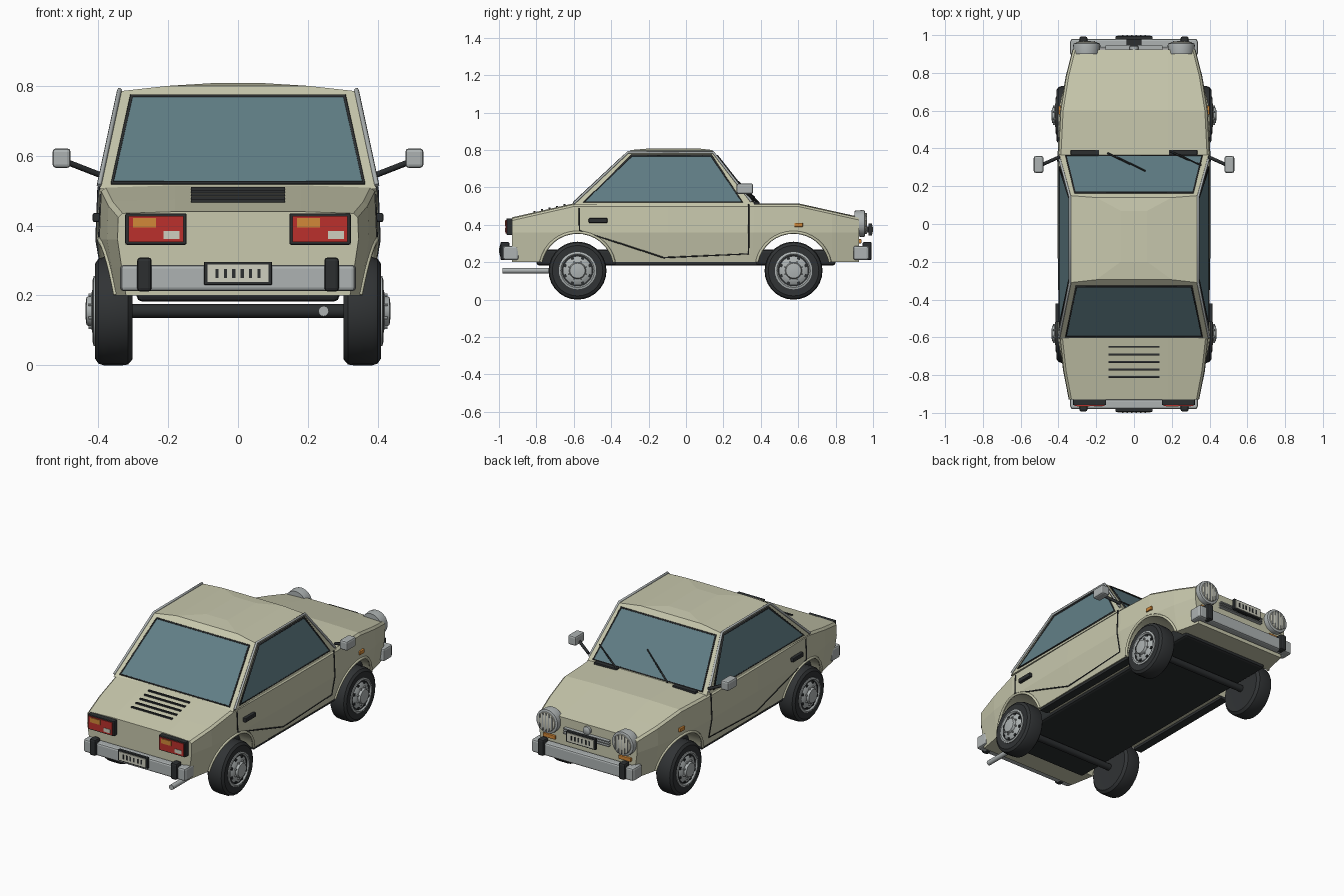
import bpy, bmesh, math
from mathutils import Vector

if "Cube" in bpy.data.objects:
    bpy.data.objects.remove(bpy.data.objects["Cube"])


def material(name, r, g, b):
    m = bpy.data.materials.new(name)
    m.diffuse_color = (r, g, b, 1)
    m.use_nodes = True
    m.node_tree.nodes["Principled BSDF"].inputs["Base Color"].default_value = m.diffuse_color
    return m


PAINT = material("cream_paint", .58, .58, .42)
GLASS = material("glass", .12, .21, .24)
BLACK = material("black_trim", .025, .028, .03)
TYRE = material("rubber", .03, .033, .035)
CHROME = material("chrome", .42, .45, .45)
RED = material("red_lens", .5, .03, .025)
AMBER = material("amber_lens", .65, .25, .04)
WHITE = material("pale_lens", .62, .62, .52)


def finish(name, bm, mat, smooth=False):
    bmesh.ops.recalc_face_normals(bm, faces=bm.faces[:])
    me = bpy.data.meshes.new(name)
    bm.to_mesh(me)
    bm.free()
    me.materials.append(mat)
    ob = bpy.data.objects.new(name, me)
    bpy.context.collection.objects.link(ob)
    if smooth:
        bpy.context.view_layer.objects.active = ob
        ob.select_set(True)
        bpy.ops.object.shade_smooth_by_angle(angle=math.radians(35))
        ob.select_set(False)
    return ob


def loft(name, rings, mat, smooth=False):
    bm = bmesh.new()
    rs = [[bm.verts.new(p) for p in r] for r in rings]
    n = len(rs[0])
    for a, b in zip(rs, rs[1:]):
        for i in range(n):
            bm.faces.new((a[i], a[(i + 1) % n], b[(i + 1) % n], b[i]))
    bm.faces.new(rs[0])
    bm.faces.new(rs[-1])
    return finish(name, bm, mat, smooth)


def lathe(name, prof, c, axis, mat, n=24, smooth=True):
    """Revolve (radius, distance along axis) pairs around x or y."""
    rings = []
    for r, h in prof:
        ring = []
        for i in range(n):
            u, v = r * math.cos(math.tau * i / n), r * math.sin(math.tau * i / n)
            ring.append(Vector(c) + Vector((h, u, v) if axis == 'x' else (u, h, v)))
        rings.append(ring)
    return loft(name, rings, mat, smooth)


def box(name, c, size, mat, bevel=0):
    bm = bmesh.new()
    bmesh.ops.create_cube(bm, size=1)
    for v in bm.verts:
        v.co = Vector(c) + Vector(a * b for a, b in zip(v.co, size))
    if bevel:
        bmesh.ops.bevel(bm, geom=bm.edges[:], offset=bevel, segments=2, profile=.5, affect='EDGES')
    return finish(name, bm, mat)


def tube(name, pts, r, mat, cyclic=False):
    cu = bpy.data.curves.new(name, 'CURVE')
    cu.dimensions = '3D'
    cu.bevel_depth, cu.bevel_resolution, cu.use_fill_caps = r, 1, True
    sp = cu.splines.new('POLY')
    sp.points.add(len(pts) - 1)
    for p, q in zip(sp.points, pts):
        p.co = (*q, 1)
    sp.use_cyclic_u = cyclic
    cu.materials.append(mat)
    ob = bpy.data.objects.new(name, cu)
    bpy.context.collection.objects.link(ob)


def window(name, pts, out):
    """Thin glass pane standing just proud of the cabin, with a rubber seal."""
    out = Vector(out).normalized()
    loft(name, [[Vector(p) + out * d for p in pts] for d in (-.004, .004)], GLASS)
    tube(name + "_seal", [Vector(p) + out * .003 for p in pts], .006, BLACK, True)


def lerp(table, t):
    for (a, p), (b, q) in zip(table, table[1:]):
        if t <= b:
            return p + (q - p) * max(0, (t - a) / (b - a))
    return table[-1][1]


# Lower body: half width and top height along y, side curvature along z
WIDTH = [(-.93, .345), (-.78, .375), (-.6, .397), (-.1, .405), (.36, .405), (.6, .393), (.78, .362), (.925, .325)]
TOP = [(-.93, .435), (-.6, .51), (.6, .51), (.925, .438)]
SIDE = [(.2, .93), (.36, 1), (.51, .985)]


def skin(y, z):
    return lerp(WIDTH, y) * lerp(SIDE, z)


rings = []
for y, _ in WIDTH:
    t = lerp(TOP, y)
    half = [(skin(y, z), y, z) for z in (.2, .28, .36, t - .012)]
    half += [(skin(y, t) - .012, y, t), (.18, y, t + .005)]
    rings.append(half + [(-x, yy, z) for x, yy, z in reversed(half)])
body = loft("body_shell", rings, PAINT)

# Wheel arches cut through the body
WHEELS = (-.58, .575)
for y in WHEELS:
    cut = lathe("arch_cutter", [(.2, -.6), (.2, .6)], (0, y, .16), 'x', BLACK, 40)
    cut.hide_render = True
    mod = body.modifiers.new("arch", 'BOOLEAN')
    mod.operation, mod.solver, mod.object = 'DIFFERENCE', 'EXACT', cut
bpy.context.view_layer.update()
cut_mesh = bpy.data.meshes.new_from_object(body.evaluated_get(bpy.context.evaluated_depsgraph_get()))
body.modifiers.clear()
body.data = cut_mesh
for ob in [o for o in bpy.data.objects if o.name.startswith("arch_cutter")]:
    bpy.data.objects.remove(ob)

# Cabin with crowned roof
bm = bmesh.new()
for s in (1, -1):
    for p in [(.395, -.61, .505), (.395, .37, .505), (.335, -.31, .785), (.335, .15, .785),
              (.2, -.295, .8), (.2, .14, .8), (.07, -.2, .808), (.07, .07, .808)]:
        bm.verts.new((p[0] * s, p[1], p[2]))
bmesh.ops.convex_hull(bm, input=bm.verts[:])
bmesh.ops.dissolve_limit(bm, angle_limit=.01, verts=bm.verts[:], edges=bm.edges[:])
finish("cabin", bm, PAINT)


def slope(z):
    return (z - .505) / .28


def pane(xb, xt, y0, run):
    return [(x, y0 + run * slope(z), z) for x, z in ((-xb, .52), (xb, .52), (xt, .768), (-xt, .768))]


window("rear_window", pane(.36, .305, -.61, .30), (0, -.28, .30))
window("windscreen", pane(.36, .312, .37, -.22), (0, .28, .22))

# Floor, axles and exhaust
box("floor_pan", (0, 0, .225), (.58, 1.6, .085), BLACK, .015)
for y in WHEELS:
    lathe("axle", [(.02, -.32), (.02, .32)], (0, y, .155), 'x', BLACK, 12)
lathe("exhaust", [(.015, -.98), (.015, -.6)], (.245, 0, .155), 'y', CHROME, 12)

for s in (1, -1):
    # Side glass, roof rail and door
    window("side_window", [(s * (.395 - .06 * slope(z)), y, z) for y, z in
                           ((-.545, .522), (.3, .522), (.135, .77), (-.29, .77))], (s * .28, 0, .06))
    tube("roof_rail", [(s * (.4 - .06 * slope(z)), y, z) for y, z in
                       ((-.6, .515), (-.31, .788), (.145, .788), (.35, .525))], .007, CHROME)
    door = [(-.57, .49), (-.57, .37), (-.35, .3), (-.12, .225), (.335, .245), (.335, .36), (.335, .51)]
    tube("door_gap", [(s * skin(y, z), y, z) for y, z in door], .004, BLACK)
    box("door_handle", (s * .405, -.47, .423), (.022, .1, .026), BLACK, .005)
    box("side_marker", (s * .393, .602, .4), (.016, .046, .022), AMBER, .003)
    box("sill", (s * .345, 0, .196), (.05, .76, .022), BLACK)
    # Mirror
    box("mirror", (s * .505, .315, .593), (.052, .088, .056), CHROME, .01)
    tube("mirror_arm", [(s * .395, .355, .545), (s * .485, .315, .58)], .009, BLACK)
    for y in WHEELS:
        # Arch lip
        arc = [(y + .2 * math.cos(a), .16 + .2 * math.sin(a))
               for a in (math.radians(12 + 156 * i / 16) for i in range(17))]
        tube("arch_lip", [(s * skin(p, z), p, z) for p, z in arc], .008, PAINT)
        # Wheel
        c = (0, y, .155)
        lathe("tyre", [(.1, s * h) if h in (.304, .408) else (r, s * h) for r, h in
                       ((.1, .304), (.138, .302), (.153, .315), (.155, .33), (.155, .385), (.15, .4),
                        (.135, .41), (.1, .408))], c, 'x', TYRE, 28)
        lathe("rim", [(.1, s * .32), (.1, s * .413), (.09, s * .416), (.08, s * .405), (.06, s * .418),
                      (.045, s * .42), (.04, s * .434), (.015, s * .437)], c, 'x', CHROME, 28)
        for i in range(8):
            a = math.tau * (i + .5) / 8
            lathe("rim_hole", [(.009, s * .405), (.009, s * .415)],
                  (0, y + .07 * math.cos(a), .155 + .07 * math.sin(a)), 'x', BLACK, 8)
            lathe("wheel_nut", [(.005, s * .415), (.005, s * .428)],
                  (0, y + .05 * math.cos(a), .155 + .05 * math.sin(a)), 'x', CHROME, 6)
    # Headlight with ribbed lens, indicator below
    c = (s * .25, 0, .407)
    lathe("headlight", [(.068, .9), (.072, .945), (.07, .955), (.062, .958)], c, 'y', CHROME, 28)
    lathe("headlight_lens", [(.061, .95), (.055, .962), (.03, .967), (.008, .968)], c, 'y', WHITE, 28)
    for i in range(-2, 3):
        h = 2 * math.sqrt(.055 ** 2 - (i * .02) ** 2)
        box("lens_rib", (s * .25 + i * .02, .965, .407), (.005, .008, h), CHROME)
    box("front_indicator", (s * .25, .928, .312), (.08, .02, .022), AMBER, .003)
    # Cowl vents
    box("cowl_vent", (s * .26, .378, .515), (.15, .028, .018), BLACK, .003)
    # Tail lights (same layout both sides, not mirrored)
    x = s * .235
    box("tail_light_frame", (x, -.937, .39), (.176, .045, .09), BLACK, .005)
    box("tail_light_red", (x, -.957, .39), (.158, .014, .074), RED)
    box("tail_light_amber", (x - .033, -.96, .408), (.066, .014, .028), AMBER)
    box("tail_light_white", (x + .045, -.96, .373), (.046, .014, .022), WHITE)

    # Bumpers, overriders and plates at each end
    box("bumper", (0, s * .955, .25), (.67, .05, .075), CHROME, .01)
    for t in (1, -1):
        box("bumper_end", (t * .318, s * .935, .25), (.04, .08, .075), CHROME, .01)
        box("overrider", (t * .268, s * .968, .26), (.042, .05, .098), BLACK, .01)
    z = .375 if s > 0 else .263
    box("plate_frame", (0, s * .985, z), (.195, .018, .066), BLACK, .003)
    box("plate", (0, s * .991, z), (.175, .014, .05), WHITE)
    for i in range(6):
        box("plate_bar", ((i - 2.5) * .024, s * .997, z), (.009, .006, .026), BLACK)

# Front strips and plate bracket
for i in range(3):
    box("front_strip", (0, .935, .36 + i * .014), (.3, .022, .006), CHROME)
box("plate_bracket", (0, .95, .375), (.08, .06, .03), BLACK)
lathe("front_disc", [(.024, .91), (.024, .94), (.015, .946)], (0, 0, .412), 'y', CHROME, 16)

# Engine lid louvres
for i in range(5):
    y = -.81 + i * .04
    box("louvre", (0, y, lerp(TOP, y) + .006), (.27, .01, .012), BLACK)

# Wipers
for x0, x1, y0, y1 in ((-.14, .06, .375, .28), (.19, .355, .385, .31)):
    z1 = .505 + (.37 - y1) / .22 * .28 + .012
    a, b = Vector((x0, y0, .522)), Vector((x1, y1, z1))
    tube("wiper_arm", [a, a.lerp(b, .6)], .005, BLACK)
    tube("wiper_blade", [a.lerp(b, .3) + Vector((0, .004, .004)), b], .004, BLACK)
